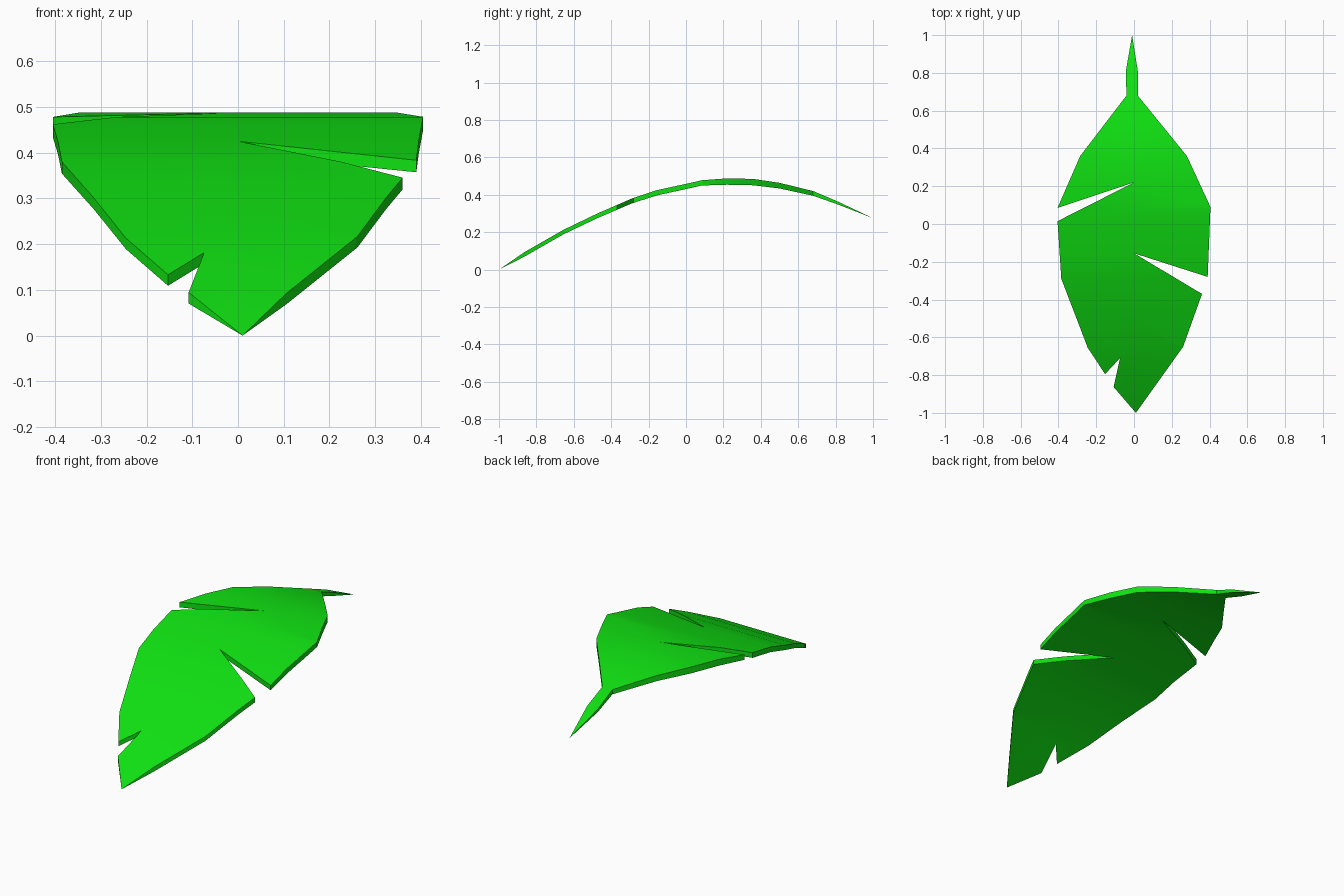
import bpy, bmesh, math

cube = bpy.data.objects.get("Cube")
if cube:
    bpy.data.objects.remove(cube, do_unlink=True)

# Leaf outline seen from above: stem tip, left edge, front tip, right edge
OUTLINE = [
    (-0.01, 1.0), (0.02, 0.81), (0.02, 0.68), (0.28, 0.36), (0.405, 0.09),
    (0.39, -0.28), (0.0, -0.155), (0.36, -0.37), (0.26, -0.65), (0.01, -1.0),
    (-0.108, -0.863), (-0.074, -0.71), (-0.153, -0.795), (-0.245, -0.655),
    (-0.385, -0.29), (-0.405, 0.015), (0.0, 0.22), (-0.405, 0.085),
    (-0.285, 0.36), (-0.04, 0.68), (-0.043, 0.81),
]

# Arched spine: y, top height, thickness
SPINE = [
    (-1.0, 0.0, 0.0), (-0.865, 0.093, 0.024), (-0.655, 0.213, 0.024),
    (-0.47, 0.302, 0.025), (-0.29, 0.38, 0.026), (-0.155, 0.425, 0.028),
    (0.015, 0.462, 0.028), (0.085, 0.478, 0.028), (0.22, 0.488, 0.034),
    (0.36, 0.485, 0.034), (0.5, 0.464, 0.03), (0.68, 0.42, 0.025),
    (0.81, 0.365, 0.016), (1.0, 0.275, 0.0),
]


def spine_at(y):
    """Top height and thickness at y."""
    for (y0, z0, t0), (y1, z1, t1) in zip(SPINE, SPINE[1:]):
        if y <= y1:
            f = max(0.0, (y - y0) / (y1 - y0))
            return z0 + f * (z1 - z0), t0 + f * (t1 - t0)
    return SPINE[-1][1:]


# Flat blade, sliced across so that it can bend
bm = bmesh.new()
bm.faces.new([bm.verts.new((x, y, 0)) for x, y in OUTLINE])
bmesh.ops.triangulate(bm, faces=bm.faces[:])
for y, _, _ in SPINE[1:-1]:
    bmesh.ops.bisect_plane(bm, geom=bm.verts[:] + bm.edges[:] + bm.faces[:],
                           dist=0.0005, plane_co=(0, y, 0), plane_no=(0, 1, 0))

# Underside and rim
top_verts = bm.verts[:]
result = bmesh.ops.extrude_face_region(bm, geom=bm.faces[:], use_keep_orig=True)
under = [g for g in result["geom"] if isinstance(g, bmesh.types.BMVert)]

# Bend both skins along the spine
for v in top_verts:
    v.co.z = spine_at(v.co.y)[0]
for v in under:
    z, thickness = spine_at(v.co.y)
    v.co.z = z - thickness
bmesh.ops.remove_doubles(bm, verts=bm.verts[:], dist=0.0003)
bmesh.ops.recalc_face_normals(bm, faces=bm.faces[:])

mesh = bpy.data.meshes.new("leaf")
bm.to_mesh(mesh)
bm.free()
leaf = bpy.data.objects.new("leaf", mesh)
bpy.context.collection.objects.link(leaf)

# Leaf colour
green = bpy.data.materials.new("leaf green")
green.use_nodes = True
colour = (0.005, 0.75, 0.006, 1)
green.diffuse_color = colour
green.node_tree.nodes["Principled BSDF"].inputs["Base Color"].default_value = colour
mesh.materials.append(green)

# Smooth blade with a crisp rim
bpy.ops.object.select_all(action="DESELECT")
leaf.select_set(True)
bpy.context.view_layer.objects.active = leaf
bpy.ops.object.shade_smooth_by_angle(angle=math.radians(30))
